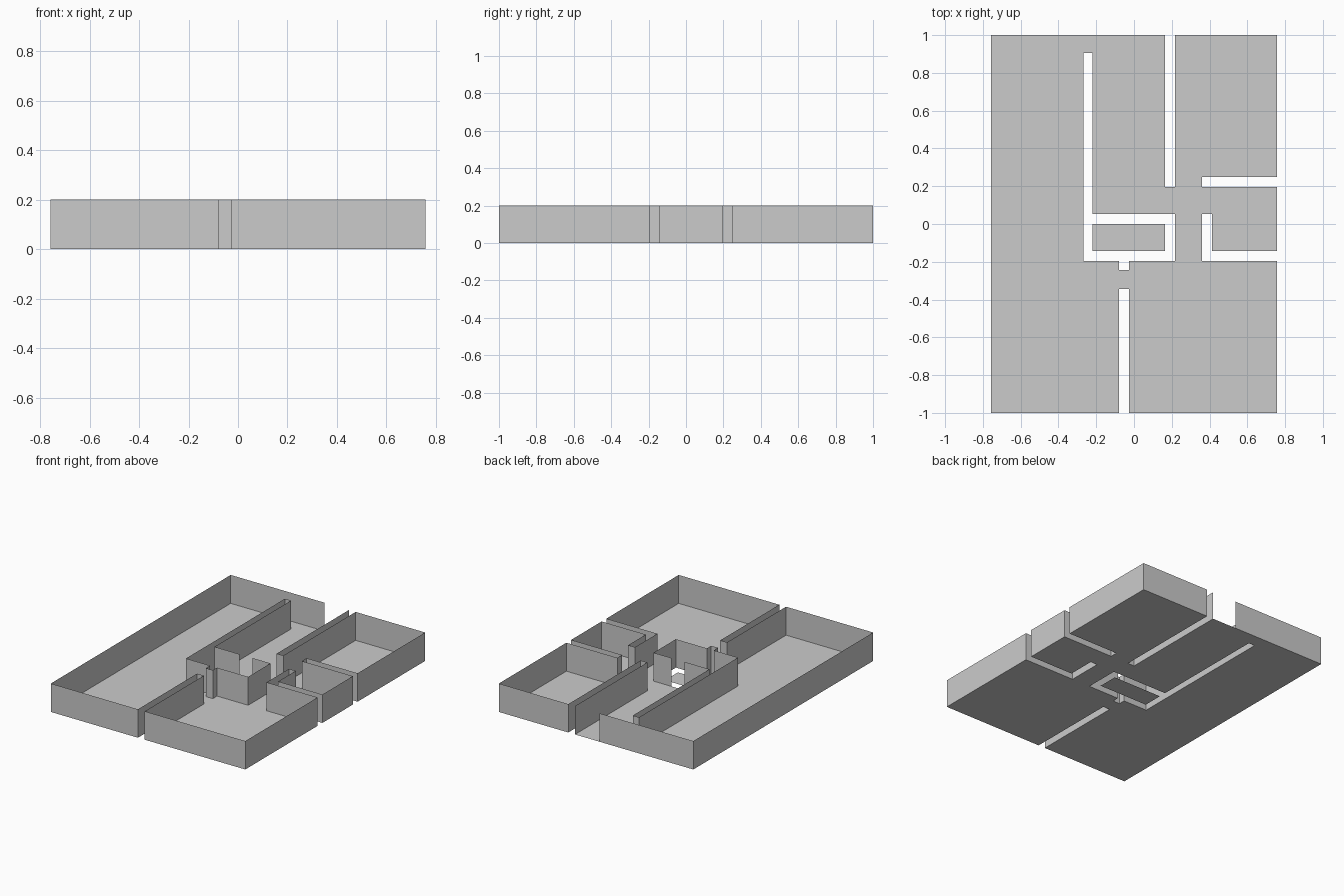
import bpy, bmesh

if "Cube" in bpy.data.objects:
    bpy.data.objects.remove(bpy.data.objects["Cube"])

W, L, H = 0.757, 1.0, 0.2

# Hollow wall slots cut from the floor slab: x0, x1, y0, y1
SLOTS = [
    (-0.268, -0.22, -0.196, 0.905),   # long left partition
    (-0.22, 0.216, 0.0, 0.053),       # closet, back
    (-0.22, 0.216, -0.196, -0.143),   # closet, front
    (0.164, 0.216, -0.143, 0.0),      # closet, right
    (-0.079, -0.026, -0.243, -0.196), # door stub
    (-0.079, -0.026, -L, -0.343),     # front partition
    (0.164, 0.216, 0.196, L),         # back partition
    (0.36, W, 0.196, 0.249),          # right partition, back
    (0.36, W, -0.196, -0.143),        # right partition, front
    (0.36, 0.413, -0.143, 0.053),     # right partition, return
]
CLOSET = (-0.22, 0.164, -0.143, 0.0)  # floor piece with no walls of its own
# Openings in walls: x0, x1, y0, y1
DOORS = [(-0.026, 0.164, L - 0.01, L + 0.01),
         (-0.026, 0.075, 0.043, 0.063)]


def inside(x, y, r):
    return r[0] < x < r[1] and r[2] < y < r[3]


def is_floor(x, y):
    return inside(x, y, (-W, W, -L, L)) and not any(inside(x, y, s) for s in SLOTS)


def make_object(name, quads):
    bm = bmesh.new()
    for q in quads:
        bm.faces.new([bm.verts.new(p) for p in q])
    bmesh.ops.remove_doubles(bm, verts=bm.verts, dist=0.0005)
    bmesh.ops.dissolve_limit(bm, angle_limit=0.01, verts=bm.verts, edges=bm.edges)
    me = bpy.data.meshes.new(name)
    bm.to_mesh(me)
    bm.free()
    bpy.context.collection.objects.link(bpy.data.objects.new(name, me))


# Grid lines from every slot and door end
rects = SLOTS + DOORS
xs = sorted({-W, W} | {v for r in rects for v in r[:2]})
ys = sorted({-L, L} | {v for r in SLOTS for v in r[2:]})

floor, outer, inner = [], [], []
for x0, x1 in zip(xs, xs[1:]):
    for y0, y1 in zip(ys, ys[1:]):
        cx, cy = (x0 + x1) / 2, (y0 + y1) / 2
        if not is_floor(cx, cy):
            continue
        floor.append([(x0, y0, 0), (x1, y0, 0), (x1, y1, 0), (x0, y1, 0)])
        if inside(cx, cy, CLOSET):
            continue
        # Raise a wall sheet wherever the floor meets a slot or the outside
        corners = [(x0, y0), (x1, y0), (x1, y1), (x0, y1)]
        for i, (a, b) in enumerate(zip(corners, corners[1:] + corners[:1])):
            mx, my = (a[0] + b[0]) / 2, (a[1] + b[1]) / 2
            nx, ny = [(0, -1), (1, 0), (0, 1), (-1, 0)][i]
            if is_floor(mx + nx * 0.005, my + ny * 0.005):
                continue
            if any(inside(mx, my, d) for d in DOORS):
                continue
            edge = abs(mx) > W - 0.001 or abs(my) > L - 0.001
            (outer if edge else inner).append(
                [(*a, 0), (*b, 0), (*b, H), (*a, H)])

make_object("floor", floor)
make_object("outer_walls", outer)
make_object("inner_walls", inner)
